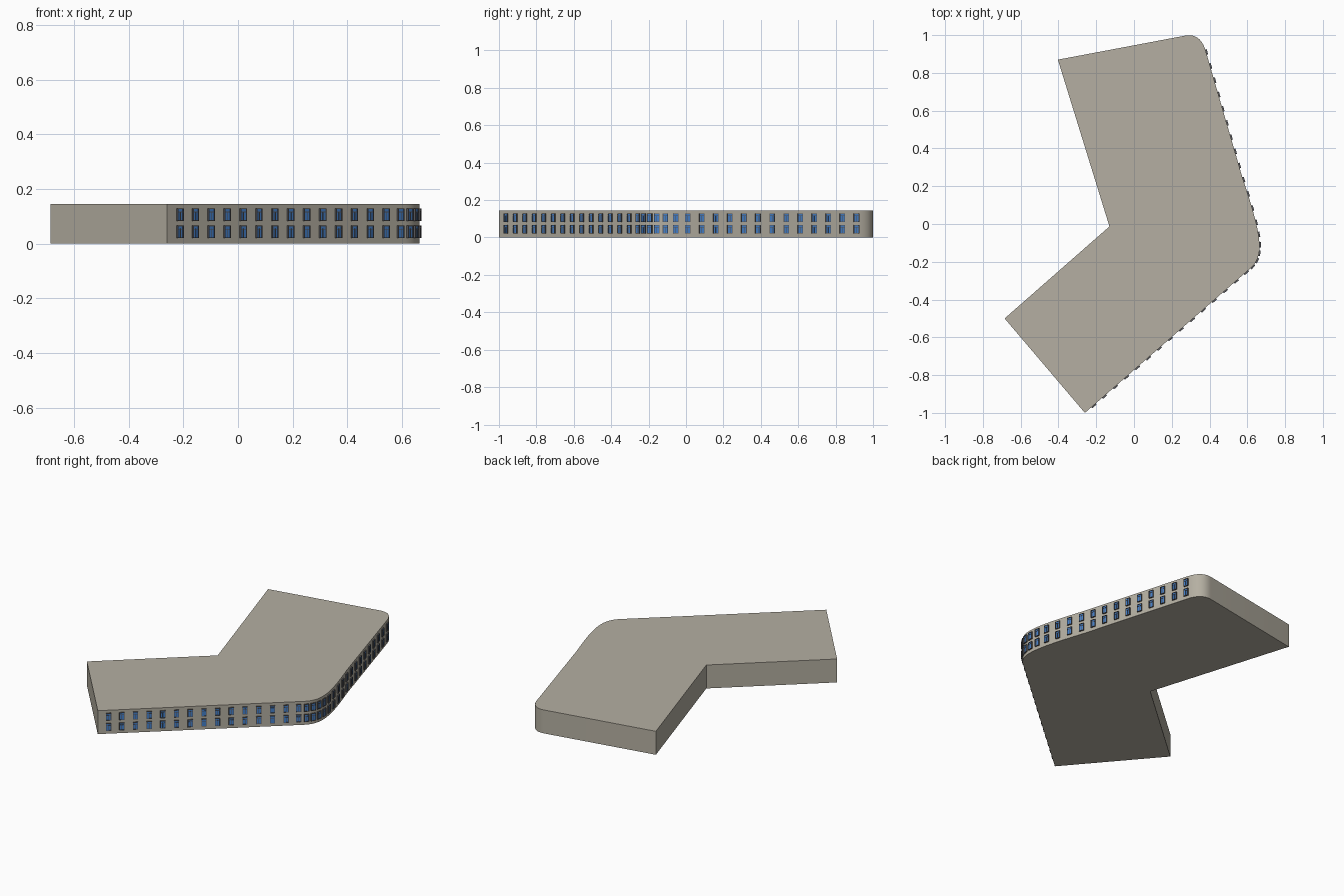
import bpy, bmesh, math
from mathutils import Vector, Matrix

if "Cube" in bpy.data.objects:
    bpy.data.objects.remove(bpy.data.objects["Cube"])

H = 0.145

def mat(name, c):
    m = bpy.data.materials.new(name)
    m.diffuse_color = (*c, 1)
    m.use_nodes = True
    m.node_tree.nodes["Principled BSDF"].inputs["Base Color"].default_value = m.diffuse_color
    return m

WALL = mat("wall", (0.46, 0.43, 0.36))
GLASS = mat("glass", (0.06, 0.22, 0.60))
FRAME = mat("frame", (0.10, 0.10, 0.11))

def bezier(a, b, c, d, n):
    a, b, c, d = map(Vector, (a, b, c, d))
    return [a*(1-t)**3 + b*3*t*(1-t)**2 + c*3*t*t*(1-t) + d*t**3
            for t in (i / n for i in range(n + 1))]

def finish(bm, name, mats):
    bmesh.ops.recalc_face_normals(bm, faces=bm.faces)
    me = bpy.data.meshes.new(name)
    bm.to_mesh(me)
    bm.free()
    for m in mats:
        me.materials.append(m)
    ob = bpy.data.objects.new(name, me)
    bpy.context.collection.objects.link(ob)
    return ob

# Outer facade, running from the front corner to the rounded back corner
facade = [Vector((-0.26, -1.0))]
facade += bezier((0.60, -0.249), (0.69, -0.18), (0.69, -0.10), (0.574, 0.246), 20)
facade += bezier((0.38, 0.915), (0.36, 0.985), (0.32, 1.005), (0.275, 0.998), 12)
outline = facade + [Vector(p) for p in ((-0.403, 0.87), (-0.13, -0.013), (-0.685, -0.50))]

# Building body: bent block with rounded outer corners
bm = bmesh.new()
base = bm.faces.new([bm.verts.new((p.x, p.y, 0)) for p in outline])
ext = bmesh.ops.extrude_face_region(bm, geom=[base])
bmesh.ops.translate(bm, vec=(0, 0, H), verts=[v for v in ext["geom"] if isinstance(v, bmesh.types.BMVert)])
body = finish(bm, "building_body", [WALL])
bpy.context.view_layer.objects.active = body
body.select_set(True)
bpy.ops.object.shade_smooth_by_angle(angle=math.radians(25))

# Window placement on the facade by its y position
def on_facade(y):
    for a, b in zip(facade, facade[1:]):
        if a.y <= y <= b.y:
            d = (b - a).normalized()
            return a + (b - a) * ((y - a.y) / (b.y - a.y)), d

def box(bm, place, u, w, v, su, sw, sv, mi):
    r = bmesh.ops.create_cube(bm, size=1, matrix=place @ Matrix.Translation((u, w, v))
                              @ Matrix.Diagonal((su, sw, sv, 1)))
    for f in {f for vert in r["verts"] for f in vert.link_faces}:
        f.material_index = mi

W, HT, BAR = 0.029, 0.046, 0.003
ys = [-0.960] + [-0.911 + 0.0508 * i for i in range(13)]
ys += [-0.255, -0.225, -0.193, -0.155, -0.11, -0.056]
ys += [0.008 + 0.0752 * i for i in range(13)]

# Two rows of windows: glass, surround, mullion and transom
for row, z in (("lower", 0.043), ("upper", 0.106)):
    bm = bmesh.new()
    for y in ys:
        p, d = on_facade(y)
        place = Matrix.Translation((p.x, p.y, z)) @ Matrix.Rotation(math.atan2(d.y, d.x), 4, 'Z')
        box(bm, place, 0, 0, 0, W - BAR, 0.010, HT - BAR, 0)
        for s in (-1, 1):
            box(bm, place, s * (W - BAR) / 2, 0, 0, BAR, 0.015, HT, 1)
            box(bm, place, 0, 0, s * (HT - BAR) / 2, W, 0.015, BAR, 1)
        box(bm, place, 0, 0, -0.005, BAR * 0.7, 0.014, HT - 0.012, 1)
        box(bm, place, 0, 0, 0.010, W - BAR, 0.014, BAR * 0.7, 1)
    finish(bm, row + "_windows", [GLASS, FRAME])
